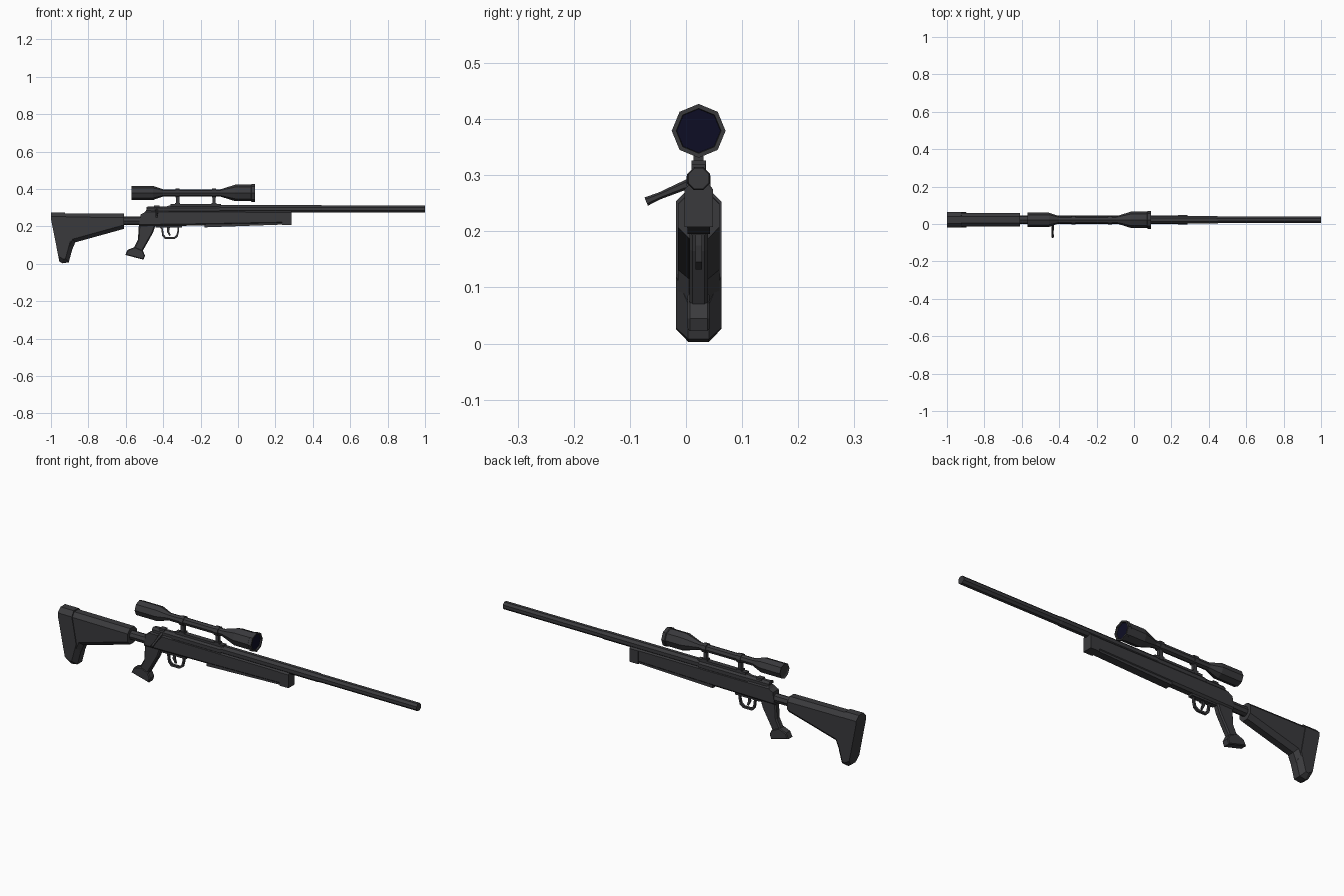
import bpy, bmesh, math
from mathutils import Vector

if "Cube" in bpy.data.objects:
    bpy.data.objects.remove(bpy.data.objects["Cube"])

CY = 0.0225       # centre plane
BORE = 0.294      # barrel axis height
SIGHT = 0.379     # scope axis height


def material(name, r, g, b):
    m = bpy.data.materials.new(name)
    m.use_nodes = True
    m.diffuse_color = (r, g, b, 1)
    m.node_tree.nodes["Principled BSDF"].inputs["Base Color"].default_value = (r, g, b, 1)
    return m


GREY = material("gunmetal_grey", 0.042, 0.042, 0.046)
NAVY = material("lens_navy", 0.004, 0.004, 0.018)


def finish(name, bm, mat=GREY):
    bmesh.ops.recalc_face_normals(bm, faces=bm.faces)
    me = bpy.data.meshes.new(name)
    bm.to_mesh(me)
    bm.free()
    me.materials.append(mat)
    ob = bpy.data.objects.new(name, me)
    bpy.context.collection.objects.link(ob)
    return ob


def slab(name, outline, half, chamfer=0, keep=lambda a, b: True):
    """Side outline (x, z) extruded across y, with chamfered rims."""
    bm = bmesh.new()
    face = bm.faces.new([bm.verts.new((x, CY - half, z)) for x, z in outline])
    new = bmesh.ops.extrude_face_region(bm, geom=[face])["geom"]
    bmesh.ops.translate(bm, vec=(0, 2 * half, 0),
                        verts=[v for v in new if isinstance(v, bmesh.types.BMVert)])
    if chamfer:
        rim = [e for e in bm.edges
               if abs(e.verts[0].co.y - e.verts[1].co.y) < 1e-5
               and keep(e.verts[0].co, e.verts[1].co)]
        bmesh.ops.bevel(bm, geom=rim, offset=chamfer, segments=1,
                        affect='EDGES', clamp_overlap=True)
    return finish(name, bm)


def box(name, x0, x1, z0, z1, half, chamfer=0):
    return slab(name, [(x0, z0), (x1, z0), (x1, z1), (x0, z1)], half, chamfer)


def turned(name, profile, z, sides=8, turn=0.0, mat=GREY):
    """Profile (x, radius) turned around an axis along x."""
    bm = bmesh.new()
    rings = []
    for x, r in profile:
        angles = [math.tau * (i + turn) / sides for i in range(sides)]
        rings.append([bm.verts.new((x, CY + r * math.sin(a), z + r * math.cos(a)))
                      for a in angles])
    for a, b in zip(rings, rings[1:]):
        for i in range(sides):
            j = (i + 1) % sides
            bm.faces.new((a[i], a[j], b[j], b[i]))
    bm.faces.new(rings[0])
    bm.faces.new(rings[-1])
    return finish(name, bm, mat)


def rod(name, start, end, r1, r2, sides=6):
    a, b = Vector(start), Vector(end)
    d = b - a
    bm = bmesh.new()
    bmesh.ops.create_cone(bm, cap_ends=True, segments=sides, radius1=r1, radius2=r2,
                          depth=d.length)
    bm.transform(d.to_track_quat('Z', 'Y').to_matrix().to_4x4())
    bmesh.ops.translate(bm, verts=bm.verts, vec=(a + b) / 2)
    return finish(name, bm)


# Shoulder stock, butt plate and the tube joining them to the body
slab("shoulder_stock",
     [(-0.94, 0.27), (-0.94, 0.02), (-0.91, 0.02), (-0.87, 0.115),
      (-0.61, 0.187), (-0.61, 0.268)], 0.037, 0.02,
     lambda a, b: abs(a.x - b.x) > 0.001)
slab("butt_plate",
     [(-1, 0.275), (-1, 0.24), (-0.955, 0.012), (-0.94, 0.003), (-0.905, 0.008),
      (-0.888, 0.07), (-0.925, 0.275)], 0.0405, 0.022,
     lambda a, b: a.z + b.z < 0.1 or a.z + b.z > 0.52)
turned("stock_tube", [(-0.63, 0.023), (-0.5, 0.023)], 0.23)

# Main body and fore-end
slab("body",
     [(-0.53, 0.2), (-0.18, 0.205), (0.24, 0.213), (0.24, 0.285),
      (-0.49, 0.288), (-0.5, 0.275), (-0.52, 0.265)], 0.0235, 0.01,
     lambda a, b: abs(a.x - b.x) > 0.1)
slab("fore_end", [(-0.18, 0.195), (0.24, 0.21), (0.24, 0.225), (-0.18, 0.225)], 0.02)
slab("fore_end_block",
     [(0.235, 0.208), (0.285, 0.208), (0.285, 0.287), (0.235, 0.287)], 0.0255, 0.012,
     lambda a, b: a.z + b.z > 0.56)

# Barrel and action
turned("barrel", [(-0.1, 0.022), (0.44, 0.022), (0.45, 0.02), (1, 0.02)], BORE, 8, 0.5)
turned("action", [(-0.49, 0.014), (-0.48, 0.019), (-0.38, 0.019), (-0.37, 0.023),
                  (-0.1, 0.023)], 0.29, 8, 0.5)
box("bolt_shroud", -0.45, -0.42, 0.28, 0.312, 0.013)
rod("bolt_handle", (-0.435, 0.012, 0.288), (-0.435, -0.071, 0.253), 0.009, 0.005)
rod("bolt_knob", (-0.435, -0.045, 0.264), (-0.435, -0.071, 0.253), 0.006, 0.008)

# Scope rail, posts and rings
box("scope_rail", -0.36, -0.09, 0.302, 0.319, 0.0125)
for side, x in (("rear", -0.323), ("front", -0.128)):
    box(side + "_scope_post", x - 0.009, x + 0.009, 0.312, 0.37, 0.009)
    box(side + "_scope_foot", x - 0.014, x + 0.014, 0.312, 0.326, 0.013)
    turned(side + "_scope_ring", [(x - 0.011, 0.024), (x + 0.011, 0.024)], SIGHT)

# Scope with a recessed front lens
turned("scope",
       [(-0.565, 0.03), (-0.57, 0.038), (-0.455, 0.038), (-0.4, 0.019), (-0.095, 0.019),
        (-0.015, 0.044), (0.07, 0.044), (0.073, 0.048), (0.09, 0.048), (0.09, 0.04),
        (0.08, 0.039)], SIGHT)
turned("front_lens", [(0.079, 0.039), (0.083, 0.039)], SIGHT, mat=NAVY)

# Pistol grip with a flared foot
slab("pistol_grip",
     [(-0.53, 0.21), (-0.44, 0.21), (-0.455, 0.165), (-0.512, 0.065), (-0.56, 0.08),
      (-0.535, 0.13)], 0.0165, 0.006,
     lambda a, b: abs(a.z - b.z) > 0.03)
slab("grip_foot",
     [(-0.552, 0.09), (-0.51, 0.072), (-0.497, 0.045), (-0.505, 0.022),
      (-0.603, 0.048), (-0.59, 0.075)], 0.0195, 0.004)

# Trigger guard loop and trigger
guard = [(-0.425, 0.205), (-0.41, 0.185), (-0.405, 0.15), (-0.39, 0.132), (-0.34, 0.132),
         (-0.322, 0.145), (-0.315, 0.175), (-0.315, 0.205)]
inner = [(-0.362 + (x + 0.362) * 0.82, 0.212 + (z - 0.212) * 0.87) for x, z in guard]
slab("trigger_guard", guard + inner[::-1], 0.006)
slab("trigger", [(-0.378, 0.205), (-0.362, 0.205), (-0.368, 0.175), (-0.36, 0.152),
                 (-0.368, 0.15), (-0.38, 0.172)], 0.004)
box("guard_plate", -0.44, -0.3, 0.193, 0.205, 0.013)
